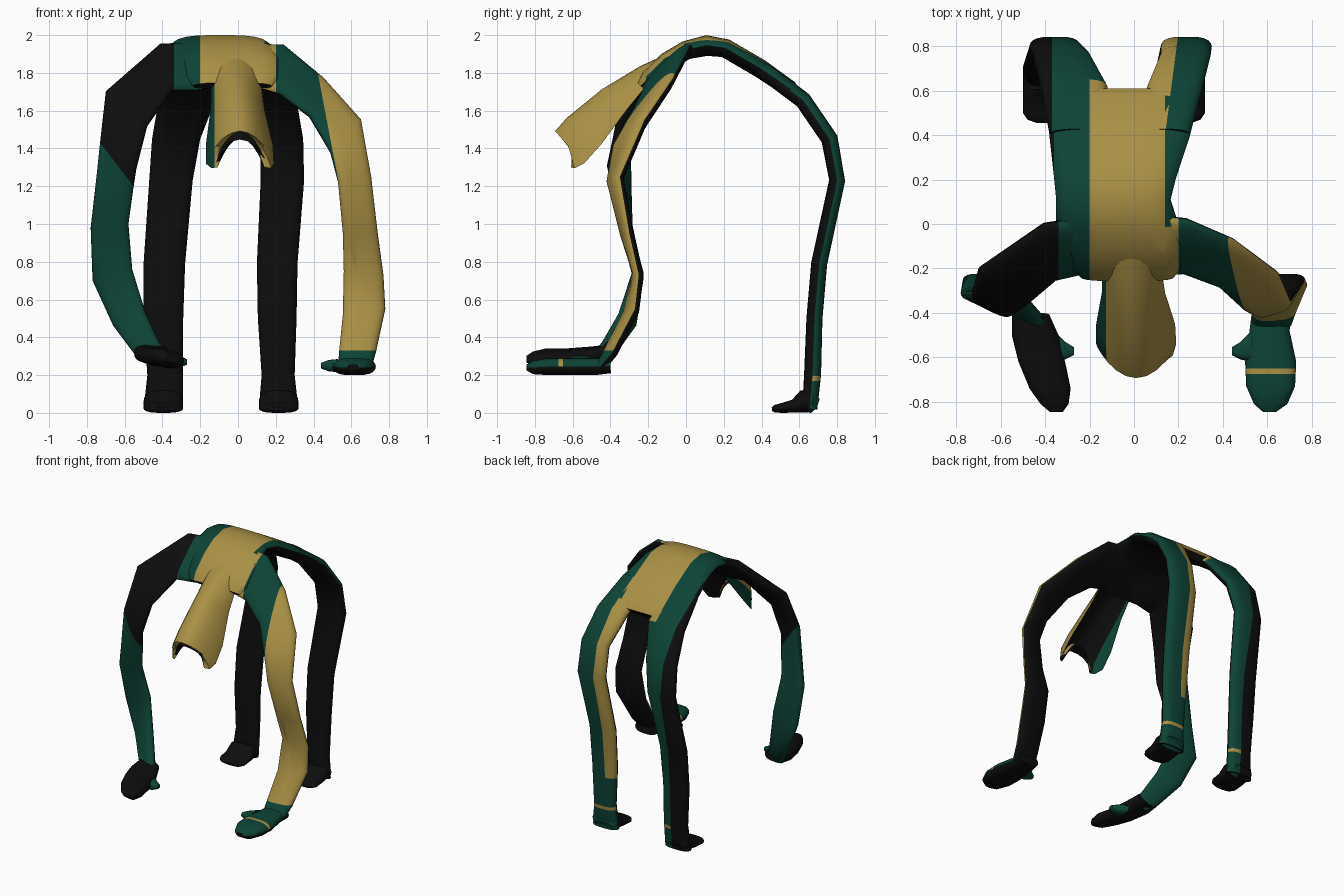
import bpy, bmesh, math
from mathutils import Vector as V


def material(name, rgb):
    m = bpy.data.materials.new(name)
    m.diffuse_color = (*rgb, 1)
    return m


MATS = [material("black", (0.004, 0.004, 0.004)),
        material("dark green", (0.004, 0.056, 0.037)),
        material("gold", (0.40, 0.28, 0.06))]
BLACK, GREEN, GOLD = 0, 1, 2
N = 12


def strap(name, secs, rule, cuts=()):
    """Loft a flat rounded strap. Section: edge A, edge B, thickness, arch.
    Outer side is (A-B) x path direction. Cuts give clean colour borders."""
    secs = [(V(s[0]), V(s[1]), s[2], s[3] if len(s) > 3 else 0) for s in secs]
    mids = [(s[0] + s[1]) / 2 for s in secs]
    bm = bmesh.new()
    rings = []
    for i, (a, b, t, arch) in enumerate(secs):
        tan = mids[min(i + 1, len(mids) - 1)] - mids[max(i - 1, 0)]
        w = (a - b) / 2
        n = w.cross(tan).normalized()
        ring = []
        for j in range(2 * N):
            ang = math.pi * j / N
            u, side = math.cos(ang), (1 if j <= N else -1)
            h = side * t / 2 * math.sqrt(max(0, 1 - abs(u) ** 3.5))
            ring.append(bm.verts.new(mids[i] + w * u + n * (h + arch * (1 - u * u))))
        rings.append(ring)
    for r, q in zip(rings, rings[1:]):
        for j in range(2 * N):
            k = (j + 1) % (2 * N)
            f = bm.faces.new((r[j], r[k], q[k], q[j]))
            f.material_index = 1 if j < N else 0
    for r in (rings[0], rings[-1]):
        bm.faces.new(r)
    for co, no in cuts:
        bmesh.ops.bisect_plane(bm, geom=bm.verts[:] + bm.edges[:] + bm.faces[:],
                               plane_co=co, plane_no=no)
    for f in bm.faces:
        f.material_index = rule(f.calc_center_median(), f.material_index == 1)
    bmesh.ops.recalc_face_normals(bm, faces=bm.faces[:])
    me = bpy.data.meshes.new(name)
    bm.to_mesh(me)
    bm.free()
    for m in MATS:
        me.materials.append(m)
    ob = bpy.data.objects.new(name, me)
    bpy.context.collection.objects.link(ob)
    bpy.ops.object.select_all(action='DESELECT')
    ob.select_set(True)
    bpy.context.view_layer.objects.active = ob
    bpy.ops.object.shade_smooth_by_angle(angle=math.radians(40))


def rows(data, flip=False):
    """Rows of y, z, left x, right x, thickness, arch -> sections."""
    out = []
    for y, z, x0, x1, *rest in data:
        a, b = (x1, y, z), (x0, y, z)
        out.append((b, a, *rest) if flip else (a, b, *rest))
    return out


X, Z = (1, 0, 0), (0, 0, 1)

# Torso: arched band with a gold middle stripe and a black underside
def torso_rule(c, outer):
    if not outer:
        return BLACK
    if c.x < -0.36:
        return BLACK
    return GREEN if c.x < -0.2 or (c.x > 0.14 and c.y > 0) or c.x > 0.2 else GOLD


strap("torso", rows([
    (-0.24, 1.73, -0.24, 0.18, 0.05), (-0.20, 1.77, -0.28, 0.21, 0.09),
    (-0.10, 1.86, -0.31, 0.22, 0.10), (0.0, 1.92, -0.35, 0.20, 0.10),
    (0.11, 1.945, -0.35, 0.165, 0.11), (0.21, 1.93, -0.36, 0.19, 0.10),
    (0.39, 1.825, -0.38, 0.25, 0.10), (0.55, 1.715, -0.395, 0.29, 0.09),
    (0.595, 1.68, -0.39, 0.29, 0.05)]), torso_rule,
    [((x, 0, 0), X) for x in (-0.36, -0.2, 0.14, 0.2)])

# Head: hollow hood arched over the middle
strap("head", rows([
    (0.02, 1.90, -0.15, 0.12, 0.06, 0.02), (-0.18, 1.77, -0.14, 0.12, 0.06, 0.06),
    (-0.31, 1.61, -0.145, 0.14, 0.06, 0.14), (-0.45, 1.42, -0.17, 0.185, 0.06, 0.20),
    (-0.54, 1.32, -0.17, 0.19, 0.06, 0.20), (-0.59, 1.295, -0.14, 0.175, 0.05, 0.19),
    (-0.61, 1.30, -0.11, 0.14, 0.02, 0.17)], True),
    lambda c, o: (GREEN if c.x < -0.125 else GOLD if o else BLACK),
    [((-0.125, 0, 0), X)])

# Legs
LEG_PATH = [(0.40, 1.82, 0.09), (0.62, 1.655, 0.09), (0.76, 1.45, 0.09), (0.80, 1.23, 0.085),
            (0.705, 0.79, 0.085), (0.68, 0.50, 0.085), (0.67, 0.20, 0.09), (0.655, 0.02, 0.08)]
LEG_X = {"left": [(-0.38, -0.12), (-0.42, -0.12), (-0.455, -0.20), (-0.47, -0.24),
                  (-0.50, -0.28), (-0.50, -0.29), (-0.48, -0.29), (-0.50, -0.29)],
         "right": [(0.03, 0.25), (0.06, 0.31), (0.12, 0.345), (0.12, 0.35),
                   (0.10, 0.315), (0.105, 0.31), (0.125, 0.30), (0.11, 0.32)]}


def left_leg_rule(c, outer):
    if not outer or c.x < -0.37:
        return BLACK
    if c.y < 0.6 and -0.2 < c.x:
        return GOLD
    return GOLD if 0.17 < c.z < 0.195 else GREEN


def right_leg_rule(c, outer):
    if not outer:
        return BLACK
    if 0.17 < c.z < 0.195:
        return GOLD
    return GOLD if c.z > 0.42 and c.x < 0.14 + 0.13 * (c.y - 0.4) else GREEN


BANDS = [((0, 0, 0.17), Z), ((0, 0, 0.195), Z)]
for side, rule, cuts in (
        ("left", left_leg_rule, [((-0.37, 0, 0), X), ((-0.2, 0, 0), X)]),
        ("right", right_leg_rule, [((0.14, 0.4, 0), (1, -0.13, 0)), ((0, 0, 0.42), Z)])):
    xs = LEG_X[side]
    strap(side + "_leg", rows([(y, z, *x, t) for (y, z, t), x in zip(LEG_PATH, xs)]),
          rule, cuts + BANDS)
    l, r = xs[-1]
    # Feet point forward, flat soles on the ground
    strap(side + "_foot", rows([
        (0.70, 0.05, l + .03, r - .03, 0.05), (0.67, 0.06, l, r, 0.12),
        (0.62, 0.06, l, r, 0.12), (0.57, 0.035, l, r, 0.07), (0.50, 0.025, l, r, 0.05),
        (0.47, 0.022, l + .02, r - .02, 0.04), (0.455, 0.02, l + .06, r - .06, 0.02)], True),
        lambda c, o, s=side: GREEN if c.y > 0.66 and (s == "right" or c.x > -0.37) else BLACK,
        [((0, 0.66, 0), (0, 1, 0)), ((-0.37, 0, 0), X)])

# Right arm: green shoulder, gold sleeve, black lining
def right_arm_rule(c, outer):
    if not outer:
        return BLACK
    if c.x < 0.2:
        return GOLD
    return GREEN if c.x < 0.43 + 0.19 * (1.76 - c.z) and c.z > 1.2 or c.z < 0.33 else GOLD


strap("right_arm", [
    ((0.02, -0.24, 1.75), (0.02, 0.05, 1.95), 0.07),
    ((0.22, -0.22, 1.69), (0.24, 0.02, 1.945), 0.08),
    ((0.38, -0.28, 1.57), (0.45, -0.07, 1.77), 0.08),
    ((0.49, -0.38, 1.38), (0.65, -0.22, 1.55), 0.08),
    ((0.53, -0.40, 1.22), (0.705, -0.35, 1.25), 0.07),
    ((0.555, -0.33, 0.95), (0.74, -0.30, 0.95), 0.06),
    ((0.56, -0.26, 0.75), (0.77, -0.25, 0.73), 0.06),
    ((0.555, -0.31, 0.52), (0.78, -0.27, 0.55), 0.07),
    ((0.535, -0.41, 0.32), (0.73, -0.39, 0.32), 0.07),
    ((0.53, -0.45, 0.25), (0.71, -0.45, 0.25), 0.06)], right_arm_rule,
    [((0.2, 0, 0), X), ((0.43, 0, 1.76), (1, 0, 0.19)), ((0, 0, 0.33), Z)])

# Left arm: black upper sleeve, green lower sleeve
def left_arm_rule(c, outer):
    if c.z < 1.43 - (c.x + 0.73) * 1.3:
        return GREEN if c.x < -0.4 else BLACK
    if not outer or c.x < -0.34:
        return BLACK
    return GREEN if c.x < -0.2 else GOLD


strap("left_arm", [
    ((-0.02, 0.05, 1.95), (-0.02, -0.24, 1.75), 0.07),
    ((-0.22, 0.03, 1.955), (-0.22, -0.22, 1.71), 0.08),
    ((-0.41, 0.0, 1.95), (-0.35, -0.25, 1.71), 0.08),
    ((-0.70, -0.20, 1.70), (-0.48, -0.36, 1.52), 0.08),
    ((-0.73, -0.31, 1.42), (-0.54, -0.40, 1.29), 0.08),
    ((-0.78, -0.31, 0.98), (-0.58, -0.33, 1.0), 0.07),
    ((-0.77, -0.25, 0.70), (-0.56, -0.26, 0.76), 0.06),
    ((-0.66, -0.28, 0.46), (-0.49, -0.34, 0.53), 0.07),
    ((-0.54, -0.40, 0.30), (-0.42, -0.42, 0.38), 0.07),
    ((-0.50, -0.46, 0.28), (-0.38, -0.46, 0.32), 0.06)], left_arm_rule,
    [((-0.2, 0, 0), X), ((-0.34, 0, 0), X), ((-0.73, 0, 1.43), (1.3, 0, 1))])

# Hands lie forward as flat mitts
strap("right_hand", [
    ((0.53, -0.40, 0.25), (0.71, -0.40, 0.25), 0.08),
    ((0.52, -0.48, 0.245), (0.70, -0.48, 0.245), 0.09),
    ((0.50, -0.62, 0.245), (0.73, -0.62, 0.245), 0.09),
    ((0.505, -0.73, 0.245), (0.725, -0.73, 0.245), 0.09),
    ((0.54, -0.81, 0.24), (0.69, -0.81, 0.24), 0.07),
    ((0.58, -0.845, 0.24), (0.64, -0.845, 0.24), 0.03)],
    lambda c, o: (GOLD if -0.675 < c.y < -0.65 else GREEN) if o else BLACK,
    [((0, -0.65, 0), (0, 1, 0)), ((0, -0.675, 0), (0, 1, 0))])
strap("left_hand", [
    ((-0.55, -0.41, 0.32), (-0.38, -0.41, 0.33), 0.08),
    ((-0.55, -0.50, 0.315), (-0.34, -0.50, 0.29), 0.09),
    ((-0.52, -0.62, 0.31), (-0.31, -0.62, 0.27), 0.09),
    ((-0.47, -0.74, 0.31), (-0.285, -0.74, 0.27), 0.09),
    ((-0.42, -0.81, 0.30), (-0.295, -0.81, 0.27), 0.07),
    ((-0.38, -0.845, 0.29), (-0.32, -0.845, 0.28), 0.03)],
    lambda c, o: BLACK)

# Thumbs on the inner edge of each hand
for side, x, z, s, col in (("right", 0.53, 0.25, -1, GREEN), ("left", -0.36, 0.27, 1, GREEN)):
    strap(side + "_thumb", [
        ((x, -0.48, z), (x, -0.62, z), 0.07),
        ((x + s * 0.05, -0.53, z), (x + s * 0.05, -0.61, z), 0.06),
        ((x + s * 0.09, -0.555, z), (x + s * 0.09, -0.59, z), 0.03)],
        lambda c, o, k=col: k)
